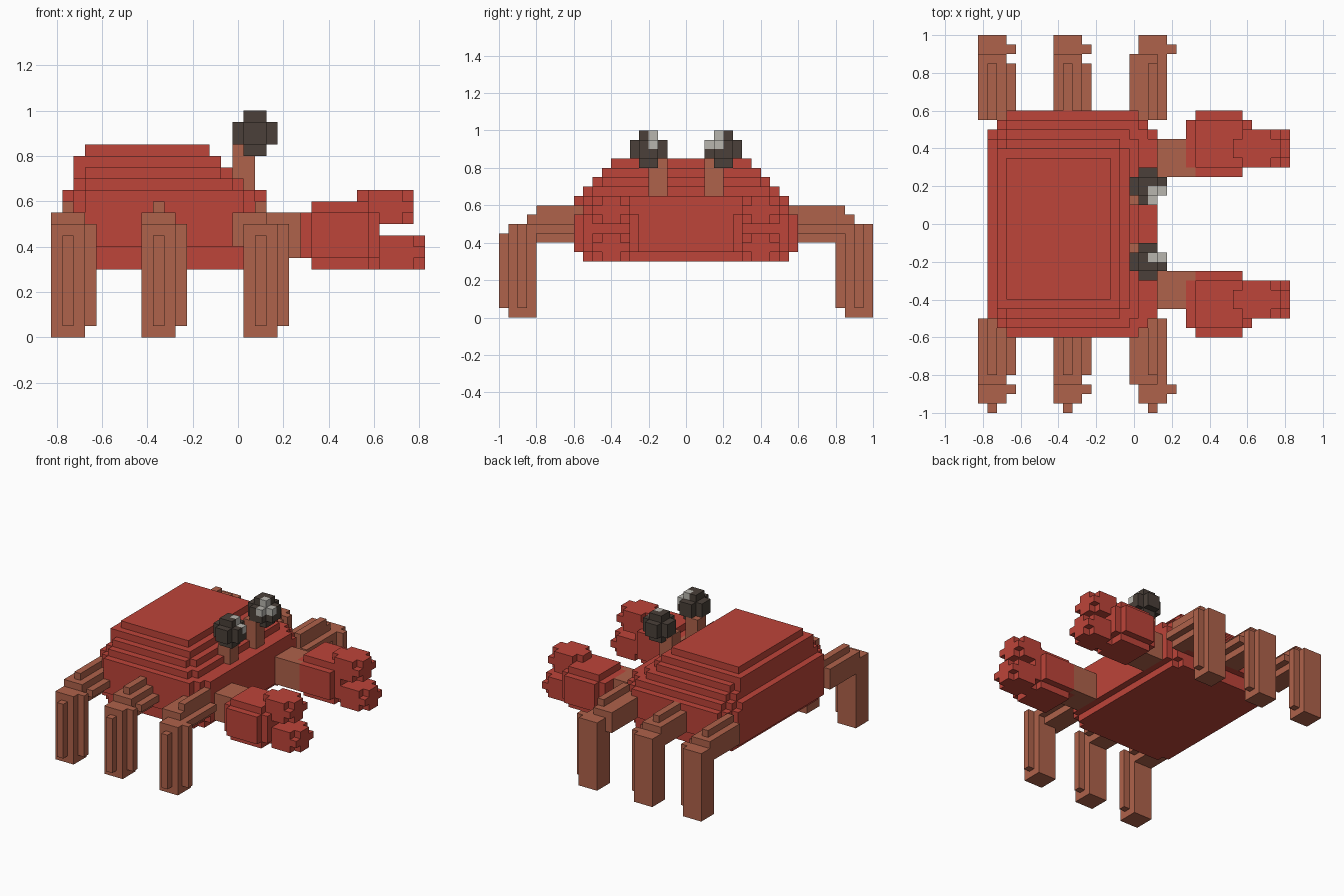
import bpy, bmesh
from mathutils import Vector

cube = bpy.data.objects.get("Cube")
if cube:
    bpy.data.objects.remove(cube, do_unlink=True)

CELL = 0.05
ORIGIN = Vector((-0.825, -1.0, 0.0))
DIRS = [Vector(d) for d in ((1, 0, 0), (-1, 0, 0), (0, 1, 0),
                            (0, -1, 0), (0, 0, 1), (0, 0, -1))]


def material(name, rgb):
    m = bpy.data.materials.new(name)
    m.use_nodes = True
    m.diffuse_color = (*rgb, 1)
    m.node_tree.nodes["Principled BSDF"].inputs["Base Color"].default_value = (*rgb, 1)
    return m


RED = material("shell_red", (0.51, 0.058, 0.041))
BROWN = material("leg_brown", (0.43, 0.122, 0.069))
DARK = material("eye_dark", (0.069, 0.051, 0.041))
PALE = material("eye_glint", (0.48, 0.468, 0.43))


def box(x, y, z):
    """Cells filling the given ranges."""
    spans = [range(round((r[0] - o) / CELL), round((r[1] - o) / CELL))
             for r, o in zip((x, y, z), ORIGIN)]
    return {(i, j, k) for i in spans[0] for j in spans[1] for k in spans[2]}


def inset(r):
    return (r[0] + CELL, r[1] - CELL)


def ball(x, y, z):
    """Block with all its edges cut away."""
    return (box(x, inset(y), inset(z)) | box(inset(x), y, inset(z))
            | box(inset(x), inset(y), z))


def knuckle(x, y, z):
    """Block with only its corner cells cut away."""
    return box(inset(x), y, z) | box(x, inset(y), z) | box(x, y, inset(z))


def slab(x, y, z, cut):
    """Flat layer with stepped corners."""
    cells = set()
    for n in range(cut + 1):
        a, b = n * CELL, (cut - n) * CELL
        cells |= box((x[0] + a, x[1] - a), (y[0] + b, y[1] - b), z)
    return cells


def build(name, cells, mats, rule=None):
    """Skin the cells with faces where they meet empty space."""
    bm = bmesh.new()
    for c in sorted(cells):
        centre = ORIGIN + (Vector(c) + Vector((0.5, 0.5, 0.5))) * CELL
        for d in DIRS:
            if tuple(int(a + b) for a, b in zip(c, d)) in cells:
                continue
            u = Vector((d.y, d.z, d.x))
            v = d.cross(u)
            mid = centre + d * CELL / 2
            f = bm.faces.new([bm.verts.new(mid + (u * s + v * t) * CELL / 2)
                              for s, t in ((-1, -1), (1, -1), (1, 1), (-1, 1))])
            if rule and rule(centre):
                f.material_index = 1
    bmesh.ops.remove_doubles(bm, verts=bm.verts, dist=0.001)
    bmesh.ops.dissolve_limit(bm, angle_limit=0.01, verts=bm.verts,
                             edges=bm.edges, delimit={'MATERIAL', 'NORMAL'})
    me = bpy.data.meshes.new(name)
    bm.to_mesh(me)
    bm.free()
    for m in mats:
        me.materials.append(m)
    bpy.context.collection.objects.link(bpy.data.objects.new(name, me))


# Shell: stacked layers narrowing upward
shell = set()
for x, y, z, cut in (
        ((-0.725, 0.075), (-0.55, 0.55), (0.30, 0.35), 1),
        ((-0.775, 0.125), (-0.55, 0.55), (0.35, 0.40), 1),
        ((-0.775, 0.125), (-0.60, 0.60), (0.40, 0.60), 2),
        ((-0.775, 0.125), (-0.60, 0.55), (0.60, 0.65), 2),
        ((-0.725, 0.025), (-0.55, 0.50), (0.65, 0.70), 1),
        ((-0.725, -0.025), (-0.50, 0.45), (0.70, 0.75), 1),
        ((-0.725, -0.075), (-0.45, 0.40), (0.75, 0.80), 0),
        ((-0.675, -0.125), (-0.40, 0.35), (0.80, 0.85), 0)):
    shell |= slab(x, y, z, cut)
build("shell", shell, [RED])

# Legs: ribbed shin and thigh, three on each side
for side, y0, thigh, ridge in (("right", -0.95, (-0.85, -0.5), (-0.8, -0.5)),
                               ("left", 0.85, (0.55, 0.9), (0.55, 0.85))):
    for name, x, shift in (("back", -0.825, 0), ("middle", -0.425, 0),
                           ("front", 0.025, -0.05)):
        t = x + shift
        r = x + 0.05
        leg = box((x, x + 0.15), (y0, y0 + 0.15), (0, 0.5))
        leg |= box((r, r + 0.05), (y0 - 0.05, y0), (0.05, 0.45))
        leg |= box((x + 0.15, x + 0.2), (y0 + 0.05, y0 + 0.1), (0.05, 0.5))
        leg |= box((t, t + 0.15), thigh, (0.4, 0.55))
        leg |= box((r, r + 0.05), ridge, (0.55, 0.6))
        leg |= box((t + 0.15, t + 0.2), ridge, (0.45, 0.5))
        build(f"{name}_{side}_leg", leg - shell, [BROWN])

# Arms, claws, eye stalks and eyes
for side, s in (("right", -1), ("left", 1)):
    def span(a, b):
        return (a, b) if s > 0 else (-b, -a)

    claw = ball((0.275, 0.625), span(0.25, 0.6), (0.3, 0.6))
    claw |= knuckle((0.525, 0.775), span(0.3, 0.5), (0.5, 0.65))
    claw |= knuckle((0.575, 0.825), span(0.3, 0.5), (0.3, 0.45))
    build(f"{side}_claw", claw, [RED])
    arm = box((0.025, 0.325), span(0.25, 0.45), (0.35, 0.55))
    build(f"{side}_arm", arm - shell - claw, [BROWN])

    eye = ball((-0.025, 0.175), span(0.1, 0.3), (0.8, 1.0))
    stalk = box((-0.025, 0.075), span(0.1, 0.2), (0.6, 0.85))
    build(f"{side}_eye_stalk", stalk - shell - eye, [BROWN])
    low, high = (0.1, 0.2) if s > 0 else (-0.2, -0.15)
    build(f"{side}_eye", eye, [DARK, PALE],
          lambda p: p.x > 0.075 and p.z > 0.9 and low < p.y < high)
